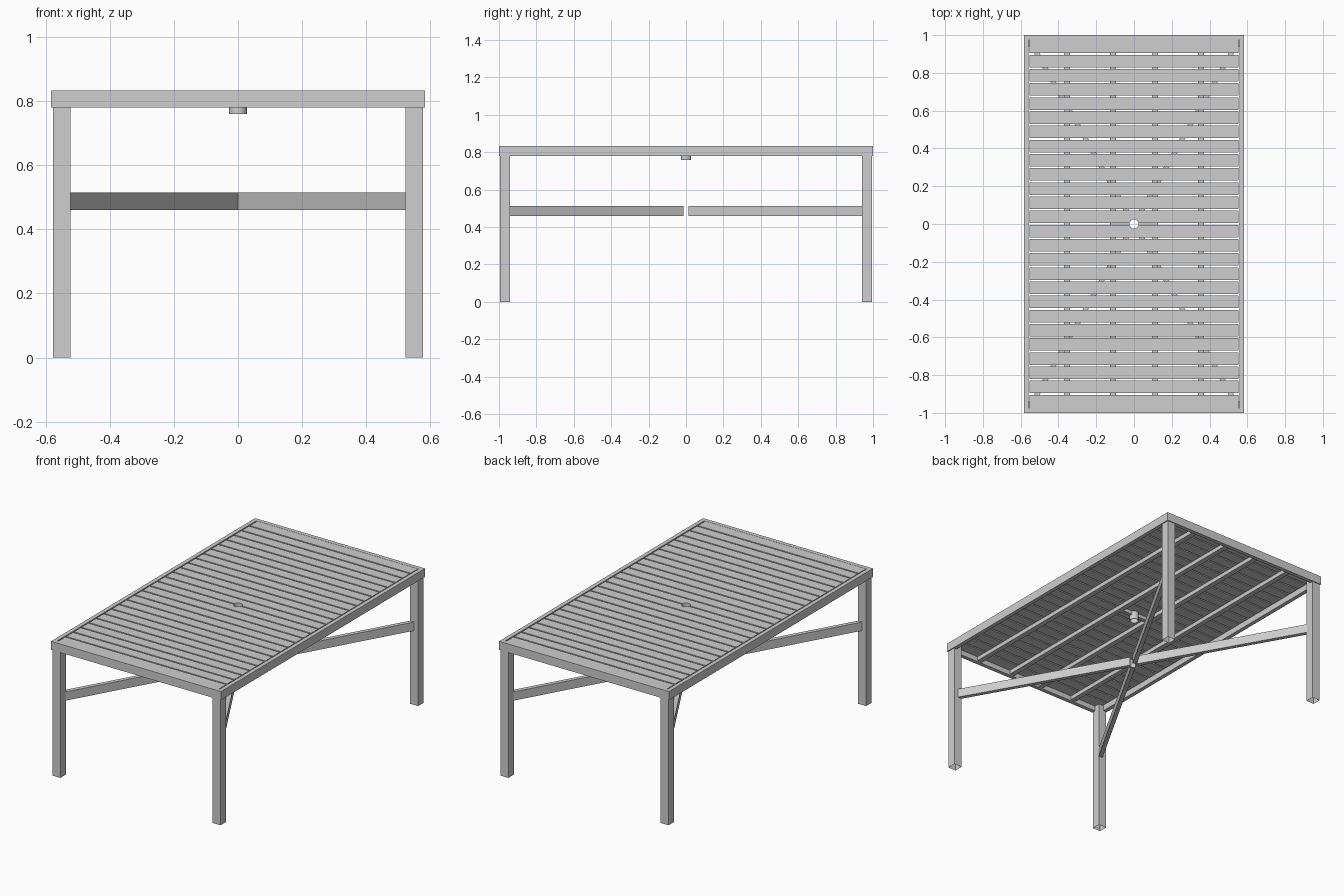
import bpy, bmesh, math
from mathutils import Matrix, Vector

if "Cube" in bpy.data.objects:
    bpy.data.objects.remove(bpy.data.objects["Cube"])

mat = bpy.data.materials.new("light grey")
mat.diffuse_color = (0.62, 0.62, 0.62, 1)
mat.use_nodes = True
mat.node_tree.nodes["Principled BSDF"].inputs["Base Color"].default_value = mat.diffuse_color

HX, HY, TOP = 0.583, 1.0, 0.833      # table half sizes and top height
FRAME_Z = 0.78                       # underside of the frame
FW = 0.025                           # frame board thickness
HOLE = 0.025                         # parasol hole radius


def finish(name, bm):
    bmesh.ops.recalc_face_normals(bm, faces=bm.faces)
    me = bpy.data.meshes.new(name)
    bm.to_mesh(me)
    bm.free()
    ob = bpy.data.objects.new(name, me)
    bpy.context.collection.objects.link(ob)
    me.materials.append(mat)
    return ob


def box(name, x0, x1, y0, y1, z0, z1, rot=0.0, open_bottom=False):
    bm = bmesh.new()
    c = Vector(((x0 + x1) / 2, (y0 + y1) / 2, (z0 + z1) / 2))
    m = (Matrix.Rotation(rot, 4, 'Z') @ Matrix.Translation(c)
         @ Matrix.Diagonal((x1 - x0, y1 - y0, z1 - z0, 1)))
    bmesh.ops.create_cube(bm, size=1, matrix=m)
    bmesh.ops.recalc_face_normals(bm, faces=bm.faces)
    if open_bottom:
        low = [f for f in bm.faces if f.normal.z < -0.9]
        bmesh.ops.delete(bm, geom=low, context='FACES')
    return finish(name, bm)


# helper cylinder that cuts the parasol hole
bm = bmesh.new()
bmesh.ops.create_cone(bm, cap_ends=True, segments=32, radius1=HOLE,
                      radius2=HOLE, depth=2)
cutter = finish("hole_cutter", bm)
cutter.hide_render = True


def cut_hole(ob):
    mod = ob.modifiers.new("hole", 'BOOLEAN')
    mod.operation = 'DIFFERENCE'
    mod.solver = 'EXACT'
    mod.object = cutter
    bpy.context.view_layer.objects.active = ob
    bpy.ops.object.modifier_apply(modifier="hole")


# frame boards
for s, side in ((-1, "left"), (1, "right")):
    a, b = sorted((s * HX, s * (HX - FW)))
    box(f"frame_{side}", a, b, -HY, HY, FRAME_Z, TOP)
for s, side in ((-1, "front"), (1, "back")):
    a, b = sorted((s * HY, s * (HY - FW)))
    box(f"frame_{side}", -HX + FW, HX - FW, a, b, FRAME_Z, TOP)

# slats across the top, the middle two notched by the hole
PITCH, GAP, SLAT_X = 0.075, 0.009, 0.552
for i in range(-13, 13):
    y0 = i * PITCH + (GAP / 2 if i > -13 else 0)
    y1 = (i + 1) * PITCH - (GAP / 2 if i < 12 else 0)
    slat = box(f"slat_{i + 14}", -SLAT_X, SLAT_X, y0, y1, TOP - 0.021, TOP - 0.001)
    if i in (-1, 0):
        cut_hole(slat)

# long rails under the slats
for i, x in enumerate((-0.355, -0.11, 0.11, 0.355)):
    box(f"rail_{i + 1}", x - 0.016, x + 0.016, -HY + FW, HY - FW, 0.787, TOP - 0.021)

# small cross piece holding the parasol sleeve
cut_hole(box("sleeve_support", -0.095, 0.095, -0.012, 0.012, 0.79, TOP - 0.021))

# legs, hollow at the foot
for sx, a in ((-1, "left"), (1, "right")):
    for sy, b in ((-1, "front"), (1, "back")):
        x0, x1 = sorted((sx * 0.577, sx * 0.523))
        y0, y1 = sorted((sy * 0.995, sy * 0.941))
        box(f"{b}_{a}_leg", x0, x1, y0, y1, 0, TOP - 0.021, open_bottom=True)

# crossed diagonal braces between the legs
ANG = math.atan2(0.967, 0.55)
LEN = math.hypot(0.967, 0.55)
for s, n in ((1, "a"), (-1, "b")):
    cut_hole(box(f"brace_{n}", -LEN, LEN, -0.0127, 0.0127, 0.46, 0.514, rot=s * ANG))

# open parasol sleeve through the table top
bm = bmesh.new()
N = 32
rings = []
for r, z in ((0.0275, 0.76), (0.0275, TOP), (0.0245, TOP), (0.0245, 0.76)):
    rings.append([bm.verts.new((r * math.cos(2 * math.pi * k / N),
                                r * math.sin(2 * math.pi * k / N), z)) for k in range(N)])
for j in range(4):
    p, q = rings[j], rings[(j + 1) % 4]
    for k in range(N):
        bm.faces.new((p[k], p[(k + 1) % N], q[(k + 1) % N], q[k]))
sleeve = finish("parasol_sleeve", bm)
bpy.ops.object.select_all(action='DESELECT')
sleeve.select_set(True)
bpy.context.view_layer.objects.active = sleeve
bpy.ops.object.shade_smooth_by_angle(angle=math.radians(35))

bpy.data.objects.remove(cutter, do_unlink=True)
